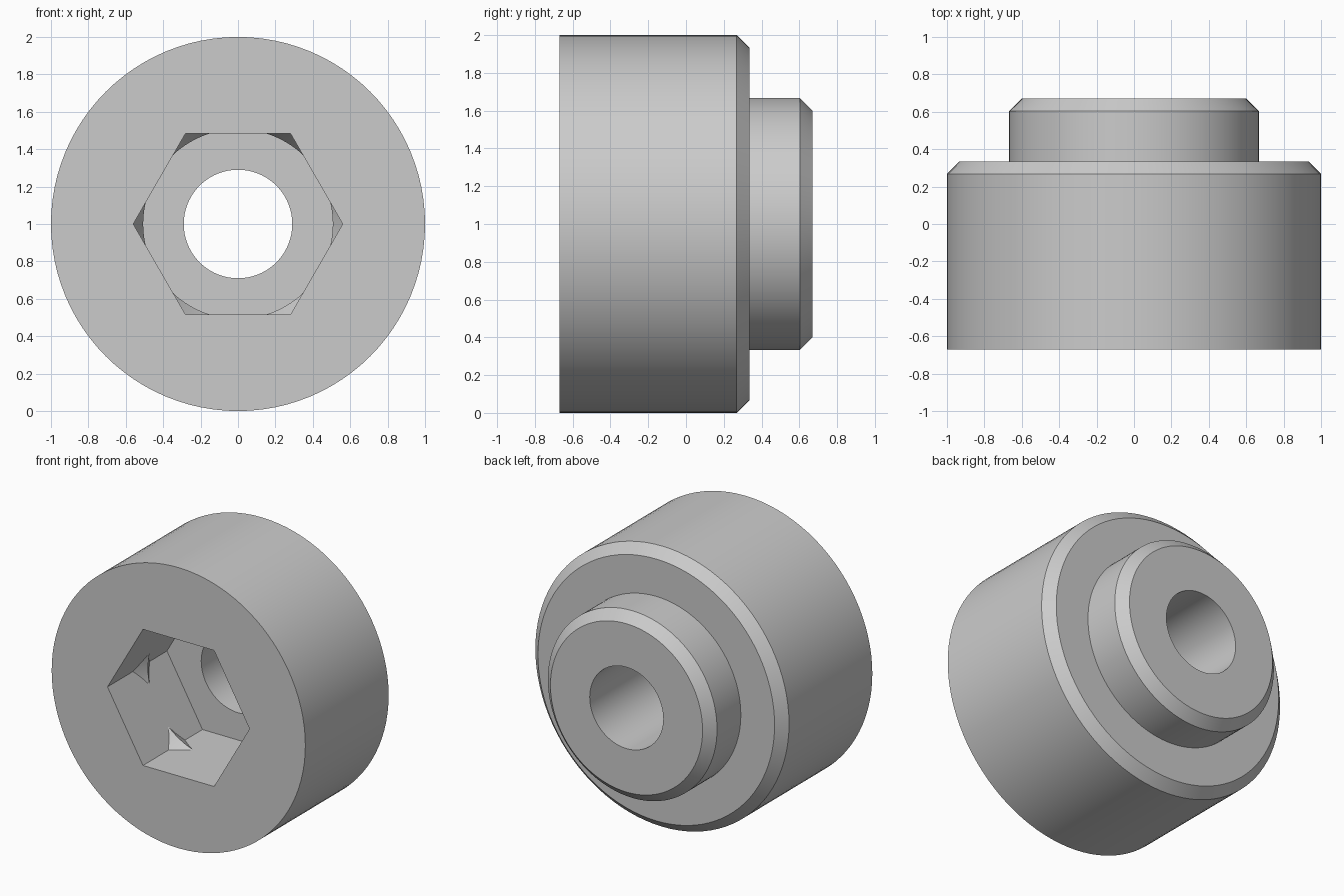
import bpy
import bmesh
import math

old = bpy.data.objects.get("Cube")
if old:
    bpy.data.objects.remove(old, do_unlink=True)

SEGMENTS = 96
AXIS_Z = 1.0

steel = bpy.data.materials.new("grey steel")
steel.use_nodes = True
GREY = (0.6, 0.6, 0.6, 1)
steel.diffuse_color = GREY
steel.node_tree.nodes["Principled BSDF"].inputs["Base Color"].default_value = GREY


def lathe(name, profile, sides=SEGMENTS):
    """Spin a closed (radius, y) profile around the horizontal y axis."""
    bm = bmesh.new()
    rings = []
    for i in range(sides):
        a = math.tau * i / sides
        rings.append([bm.verts.new((r * math.cos(a), y, AXIS_Z + r * math.sin(a)))
                      for r, y in profile])
    n = len(profile)
    for i, ring in enumerate(rings):
        nxt = rings[(i + 1) % sides]
        for j in range(n):
            k = (j + 1) % n
            bm.faces.new((ring[j], ring[k], nxt[k], nxt[j]))
    bmesh.ops.recalc_face_normals(bm, faces=bm.faces)
    return finish(name, bm)


def prism(name, radius, y0, y1, sides):
    """Solid prism along y with a corner on +x."""
    bm = bmesh.new()
    ends = [[bm.verts.new((radius * math.cos(math.tau * i / sides), y,
                           AXIS_Z + radius * math.sin(math.tau * i / sides)))
             for i in range(sides)] for y in (y0, y1)]
    for end in ends:
        bm.faces.new(end)
    for i in range(sides):
        k = (i + 1) % sides
        bm.faces.new((ends[0][i], ends[0][k], ends[1][k], ends[1][i]))
    bmesh.ops.recalc_face_normals(bm, faces=bm.faces)
    return finish(name, bm)


def finish(name, bm):
    mesh = bpy.data.meshes.new(name)
    bm.to_mesh(mesh)
    bm.free()
    mesh.materials.append(steel)
    obj = bpy.data.objects.new(name, mesh)
    bpy.context.collection.objects.link(obj)
    return obj


def subtract(target, cutter):
    """Cut one solid from another and remove the cutter."""
    mod = target.modifiers.new("cut", 'BOOLEAN')
    mod.operation = 'DIFFERENCE'
    mod.solver = 'EXACT'
    mod.object = cutter
    bpy.context.view_layer.objects.active = target
    bpy.ops.object.modifier_apply(modifier=mod.name)
    bpy.data.objects.remove(cutter, do_unlink=True)


# Stepped, chamfered body with a through bore
FRONT, STEP, BACK = -0.67, 0.335, 0.67
BODY_R, BOSS_R, BORE_R, CHAMFER = 1.0, 0.667, 0.29, 0.067
body = lathe("socket_body", [
    (BORE_R, FRONT), (BODY_R, FRONT),
    (BODY_R, STEP - CHAMFER), (BODY_R - CHAMFER, STEP),
    (BOSS_R, STEP), (BOSS_R, BACK - CHAMFER),
    (BOSS_R - CHAMFER, BACK), (BORE_R, BACK)])

# Hexagonal socket, with a pointed ridge left standing in its corners
hex_socket = prism("hex_socket_cutter", 0.56, FRONT - 0.1, 0.0, 6)
ridge = lathe("corner_ridge_cutter", [(0.507, -0.29), (0.66, -0.56), (0.66, -0.02)])
subtract(hex_socket, ridge)
subtract(body, hex_socket)

# Smooth round walls, crisp edges
bpy.ops.object.select_all(action='DESELECT')
body.select_set(True)
bpy.context.view_layer.objects.active = body
bpy.ops.object.shade_smooth_by_angle(angle=math.radians(25))
